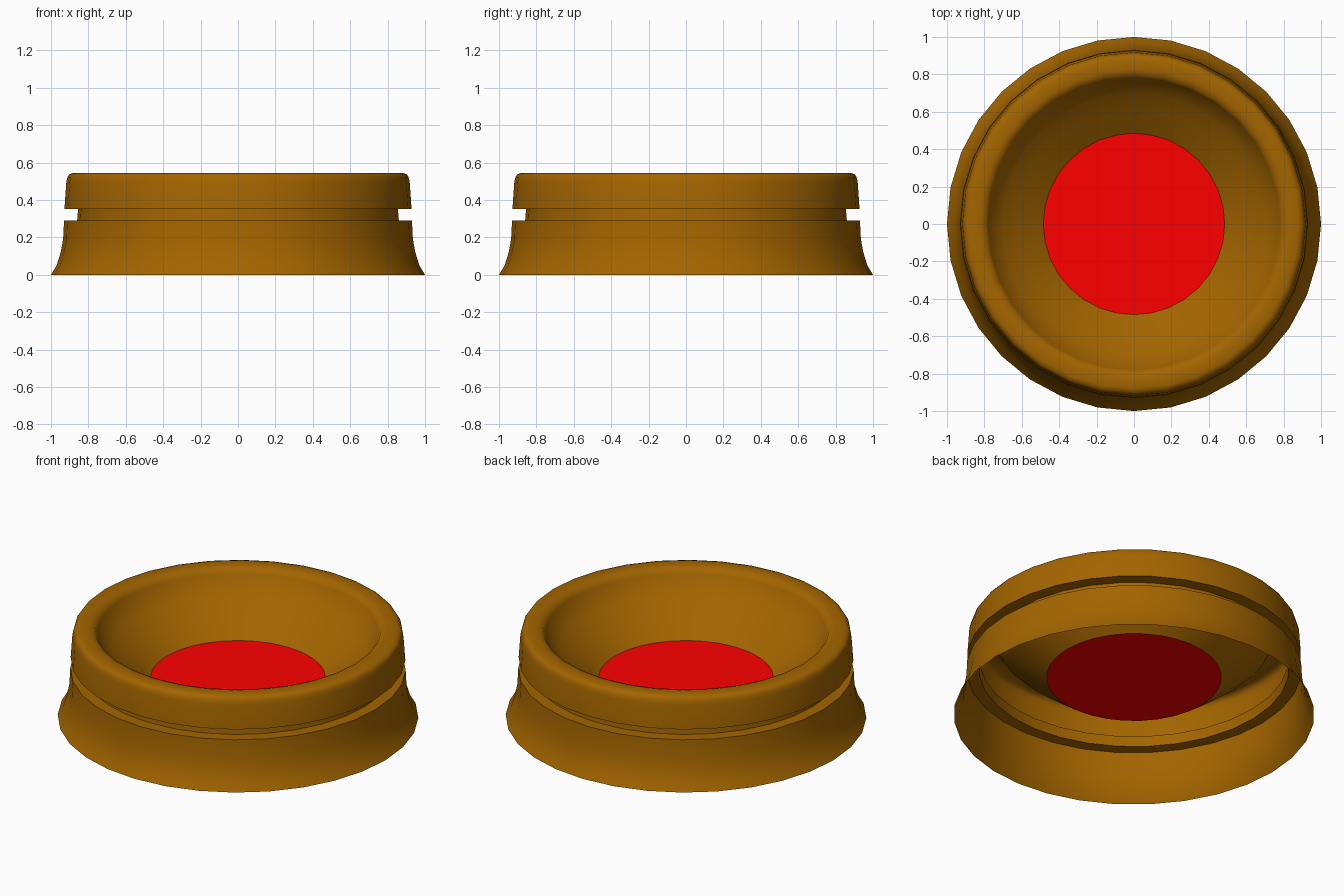
import bpy, math

if "Cube" in bpy.data.objects:
    bpy.data.objects.remove(bpy.data.objects["Cube"])

SIDES = 32


def material(name, color):
    m = bpy.data.materials.new(name)
    m.diffuse_color = (*color, 1)
    m.use_nodes = True
    m.node_tree.nodes["Principled BSDF"].inputs["Base Color"].default_value = m.diffuse_color
    return m


def add_object(name, verts, faces, mat):
    mesh = bpy.data.meshes.new(name)
    mesh.from_pydata(verts, [], faces)
    mesh.materials.append(mat)
    obj = bpy.data.objects.new(name, mesh)
    bpy.context.collection.objects.link(obj)
    bpy.ops.object.select_all(action='DESELECT')
    obj.select_set(True)
    bpy.context.view_layer.objects.active = obj
    bpy.ops.object.shade_smooth_by_angle(angle=math.radians(50))
    return obj


def ring(r, z):
    return [(r * math.cos(2 * math.pi * i / SIDES),
             r * math.sin(2 * math.pi * i / SIDES), z) for i in range(SIDES)]


def lathe(name, profile, mat):
    verts = [v for r, z in profile for v in ring(r, z)]
    faces = []
    for k in range(len(profile) - 1):
        for i in range(SIDES):
            j = (i + 1) % SIDES
            a, b = k * SIDES, (k + 1) * SIDES
            faces.append((a + i, a + j, b + j, b + i))
    return add_object(name, verts, faces, mat)


brown = material("bowl_brown", (0.37, 0.13, 0.0))
red = material("base_red", (1.0, 0.0, 0.0))

# Open-bottomed shell: flared skirt, groove, rounded rim, sloping basin
lathe("bowl_shell", [
    (1.0, 0), (0.97, 0.05), (0.948, 0.12), (0.935, 0.19), (0.93, 0.29),
    (0.86, 0.29), (0.855, 0.352), (0.928, 0.352),
    (0.918, 0.495), (0.912, 0.522), (0.902, 0.537), (0.88, 0.544),
    (0.825, 0.544), (0.795, 0.535), (0.78, 0.51),
    (0.755, 0.46), (0.70, 0.405), (0.62, 0.34), (0.485, 0.238),
], brown)

# Coloured floor of the basin
add_object("bowl_floor", ring(0.485, 0.238), [tuple(range(SIDES))], red)
